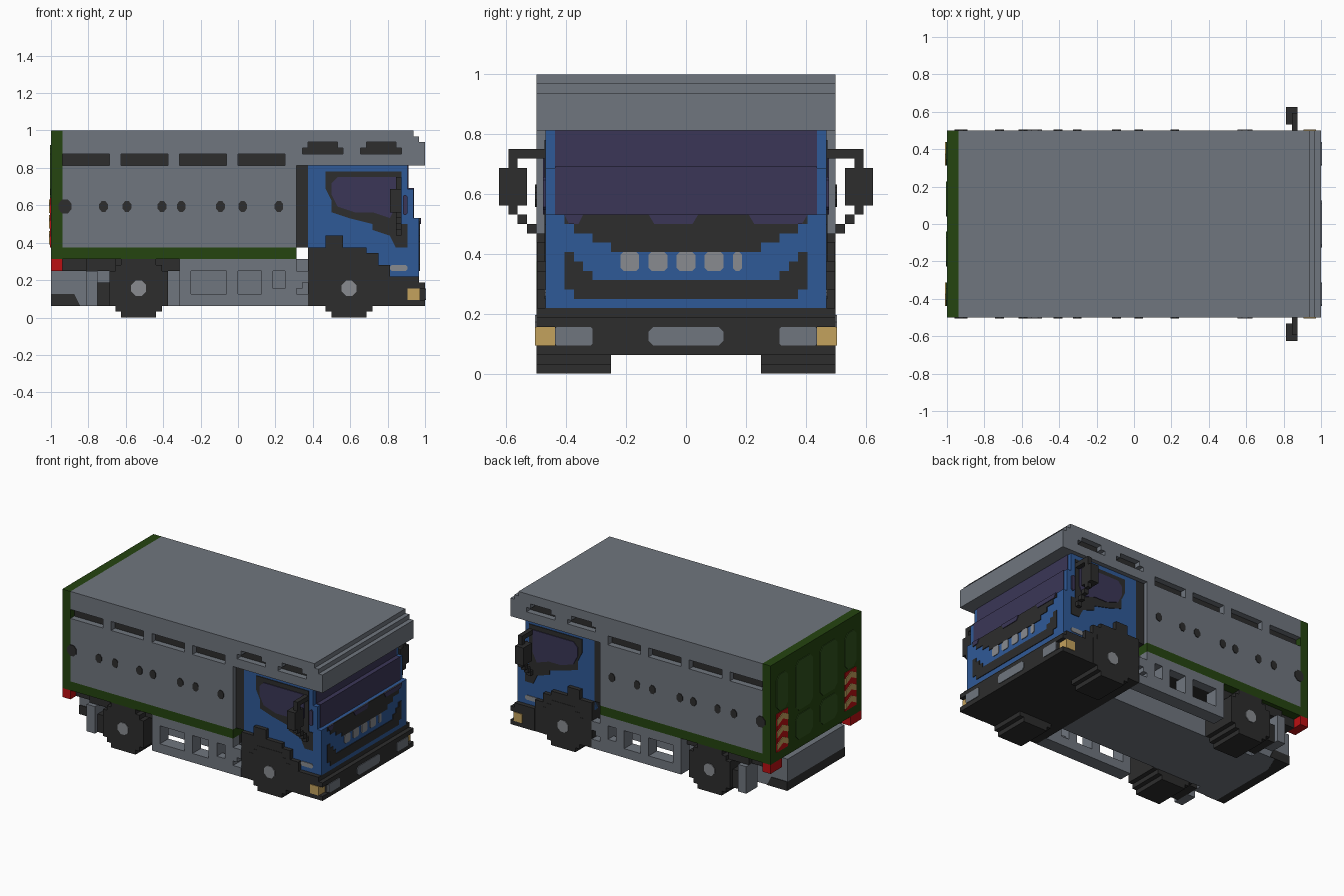
import bpy
import bmesh
import math

U = 1 / 32  # one block of the model
T = 0.15    # plate thickness in blocks

cube = bpy.data.objects.get("Cube")
if cube:
    bpy.data.objects.remove(cube, do_unlink=True)


def material(name, *rgb):
    m = bpy.data.materials.new(name)
    m.use_nodes = True
    m.diffuse_color = (*rgb, 1)
    m.node_tree.nodes["Principled BSDF"].inputs["Base Color"].default_value = (*rgb, 1)
    return m


grey = material("grey", .16, .18, .21)
pale = material("pale grey", .25, .26, .28)
dark = material("charcoal", .026, .026, .026)
blue = material("blue", .028, .1, .31)
green = material("dark green", .018, .058, .005)
leaf = material("panel green", .03, .085, .012)
glass = material("purple glass", .043, .037, .095)
amber = material("amber", .55, .36, .11)
red = material("red", .5, .005, .006)


def part(name, mat, axis, a, b, *outlines, mirror=False):
    """Extrude outlines along x or y from a to b; mirror repeats them across y."""
    bm = bmesh.new()
    for side in ((1, -1) if mirror else (1,)):
        for pts in outlines:
            if axis == "x":
                ends = [[(k, side * p, q) for p, q in pts] for k in (a, b)]
            else:
                ends = [[(p, side * k, q) for p, q in pts] for k in (a, b)]
            lo, hi = [[bm.verts.new([c * U for c in v]) for v in e] for e in ends]
            bm.faces.new(lo)
            bm.faces.new(hi)
            for i in range(len(lo)):
                bm.faces.new((lo[i - 1], lo[i], hi[i], hi[i - 1]))
    bmesh.ops.recalc_face_normals(bm, faces=bm.faces)
    mesh = bpy.data.meshes.new(name)
    bm.to_mesh(mesh)
    bm.free()
    mesh.materials.append(mat)
    obj = bpy.data.objects.new(name, mesh)
    bpy.context.collection.objects.link(obj)
    return obj


def rect(p, q, r, s):
    return [(p, r), (q, r), (q, s), (p, s)]


def soft(p, q, r, s, c=.5):
    """Rectangle with cut corners."""
    return [(p + c, r), (q - c, r), (q, r + c), (q, s - c),
            (q - c, s), (p + c, s), (p, s - c), (p, r + c)]


def oval(cx, cz, w, h):
    ring = [math.tau * (i + .5) / 8 for i in range(8)]
    return [(cx + w * math.cos(t), cz + h * math.sin(t)) for t in ring]


def reflect(half):
    return half + [(-p, q) for p, q in reversed(half)]


def side_plate(name, mat, y, *outlines):
    return part(name, mat, "y", y - T, y + T, *outlines, mirror=True)


def front_plate(name, mat, x, *outlines):
    return part(name, mat, "x", x - T, x + T, *outlines)


# Cargo body with the roof reaching over the cab
body = part("cargo_body", grey, "y", -16, 16,
            [(-30, 12), (-30, 32), (30, 32), (30, 31), (31, 31), (31, 30),
             (32, 30), (32, 26), (10, 26), (10, 12)])
slots = [rect(x, x + 8, 26, 28) for x in range(-30, 8, 10)]
slots += [[(x, 28), (x + 7, 28), (x + 7, 29), (x + 6, 29), (x + 6, 30),
           (x + 1, 30), (x + 1, 29), (x, 29)] for x in (11, 21)]
cutter = part("slot_cutter", grey, "y", 14.5, 18, *slots, mirror=True)
cutter.hide_render = True
cut = body.modifiers.new("slots", "BOOLEAN")
cut.operation = "DIFFERENCE"
cut.solver = "EXACT"
cut.object = cutter
bpy.context.view_layer.objects.active = body
bpy.ops.object.modifier_apply(modifier="slots")
bpy.data.objects.remove(cutter, do_unlink=True)
side_plate("slot_backs", dark, 14.5, *slots)
side_plate("side_dots", dark, 16,
           oval(-29.6, 19, 1.2, 1.3),
           *[oval(x, 19, .8, 1) for x in (-23, -19, -13, -9.7, -3, .8, 7)])
part("side_rails", green, "y", -16, 16, rect(-30, 10, 10, 12))
part("rear_frame", green, "x", -32, -30, rect(-16, 16, 10, 32))

# Rear doors: panels and warning chevrons
panels = []
for s in (1, -1):
    panels += [soft(s * 4.3 - 3, s * 4.3 + 3, 18.5, 29.5, 1),
               soft(s * 4.3 - 3, s * 4.3 + 3, 12, 17.5, 1),
               soft(s * 12 - 2, s * 12 + 2, 21, 29, 1)]
part("door_panels", leaf, "x", -32 - T, -31.9, *panels)
part("warning_boards", red, "x", -32 - T, -31.9, rect(10, 14, 12, 20.5), mirror=True)
stripes = [[(10, z), (12, z + 1), (14, z), (14, z + 1.3), (12, z + 2.3), (10, z + 1.3)]
           for z in (12.5, 15.2, 17.9)]
part("warning_stripes", amber, "x", -32 - 2 * T, -32, *stripes, mirror=True)
part("tail_lights", red, "y", 12, 16, rect(-32, -30, 8, 10), mirror=True)

# Cab shell and the dark gap behind it
part("cab_gap", dark, "y", -15, 15, rect(10, 12, 12, 26))
part("cab", blue, "y", -15, 15,
     [(12, 10), (12, 26), (29, 26), (29, 22), (30, 22), (30, 17), (31, 17),
      (31, 7), (24, 7), (24, 10)])
part("windshield", glass, "y", -14, 14,
     [(28, 17), (28, 26), (29 + T, 26), (29 + T, 22 + T), (30 + T, 22 + T), (30 + T, 17)])

# Cab face
front_plate("face_panel", dark, 31, reflect(
    [(-13, 17), (-13, 16), (-12, 16), (-12, 15), (-10, 15), (-10, 14), (-8, 14), (-8, 13)]))
front_plate("glass_tabs", glass, 31 + T,
            [(-13, 17), (-11, 17), (-11.5, 16), (-12.5, 16)],
            [(-4, 17), (1.3, 17), (.7, 16), (-3.4, 16)],
            [(6.7, 17), (13, 17), (12.4, 16), (7.3, 16)])
front_plate("grille_slots", pale, 31,
            *[soft(y - 1, y + 1, 11, 13, .3) for y in (-6, -3, 0, 3)],
            soft(5, 6, 11, 13, .3))
front_plate("grille_surround", dark, 31, reflect(
    [(-10, 10), (-10, 11), (-11, 11), (-11, 12), (-12, 12), (-12, 13),
     (-13, 13), (-13, 9), (-12, 9), (-12, 8)]))

# Cab sides
side_plate("window_frame", dark, 15,
           [(15, 25), (28, 25), (28, 16), (29, 16), (29, 12), (27, 12), (26, 14),
            (23, 15), (23, 16), (19, 17), (16, 18), (16, 20), (15, 22)])
side_plate("side_window", glass, 15 + T,
           [(16, 23), (17, 24), (27, 24), (27, 19), (26, 17), (23, 18), (20, 18),
            (17, 19), (16, 21)])
side_plate("quarter_glass", glass, 15 + T, soft(28.2, 29, 17.5, 21, .3))
side_plate("door_handle", pale, 15, soft(26, 29, 8, 9, .3))

# Mirrors on stepped arms
part("mirror_arms", dark, "x", 27, 28,
     rect(15, 19, 23, 24), rect(18, 19, 22, 23), rect(18, 19, 17, 18),
     rect(17, 18, 16, 17), rect(16, 17, 15, 16), rect(15, 16, 14, 15), mirror=True)
part("mirrors", dark, "x", 26, 28, rect(17, 20, 18, 22), mirror=True)

# Bumper and headlights
part("cab_floor", dark, "y", -15, 15, rect(12, 26, 2, 9))
part("bumper", dark, "y", -16, 16, rect(26, 31, 2, 7))
part("bumper_nose", dark, "x", 31, 32, rect(-14, 14, 2, 6),
     rect(-16, 16, 2, 3), rect(-16, 16, 5, 6))
front_plate("bumper_plates", grey, 32, soft(-4, 4, 3, 5),
            soft(-14, -10, 3, 5, .2), soft(10, 14, 3, 5, .2))
part("headlights", amber, "y", 14, 16 + T, rect(29, 31 + T, 3, 5), mirror=True)

# Wheels and front arches
half = [(-3, 0), (-3, 1), (-4, 1), (-4, 2), (-5, 2), (-5, 8), (-4, 8),
        (-4, 9), (-3, 9), (-3, 10)]
for name, x in (("front", 19), ("rear", -17)):
    part(name + "_wheels", dark, "y", 8, 16,
         [(x + p, z) for p, z in reflect(half)], mirror=True)
    side_plate(name + "_hubs", pale, 16, oval(x, 5, 1.4, 1.4))
part("front_arches", dark, "y", 8, 16 - T / 2,
     [(12, 2), (12, 12), (15, 12), (15, 14), (18, 14), (18, 12), (22, 12),
      (22, 11), (24, 11), (24, 9), (26, 9), (26, 2)], mirror=True)

# Chassis, side frames and rear underbody
part("chassis", grey, "y", -8, 8, rect(-26, 12, 2, 10))
part("cargo_floor", dark, "y", -14, 14, rect(-30, 10, 8, 10))
part("side_frames", grey, "y", 13, 16,
     rect(-10, 12, 2, 4), rect(-10, 10, 8, 10), rect(-10, -8, 4, 8),
     rect(-2, 0, 4, 8), rect(4, 6, 4, 8), rect(8, 10, 4, 8), mirror=True)
part("steps", grey, "y", 14, 16, rect(6, 8, 4, 5), rect(8, 11, 5, 7),
     rect(10, 12, 6, 8), mirror=True)
part("rear_box", grey, "y", -10, 10,
     [(-32, 9), (-32, 4), (-30, 2), (-24, 2), (-24, 9)])
part("rear_box_trim", dark, "y", -10 - T, 10 + T,
     rect(-30, -24, 9, 10), [(-32, 4), (-32, 2), (-27, 2), (-28, 4)])
part("mud_flaps", grey, "y", 12, 16, rect(-26, -24, 2, 8), mirror=True)
part("flap_brackets", dark, "y", 9, 15, rect(-24, -21, 2, 6),
     rect(-26, -21, 8, 10), mirror=True)
